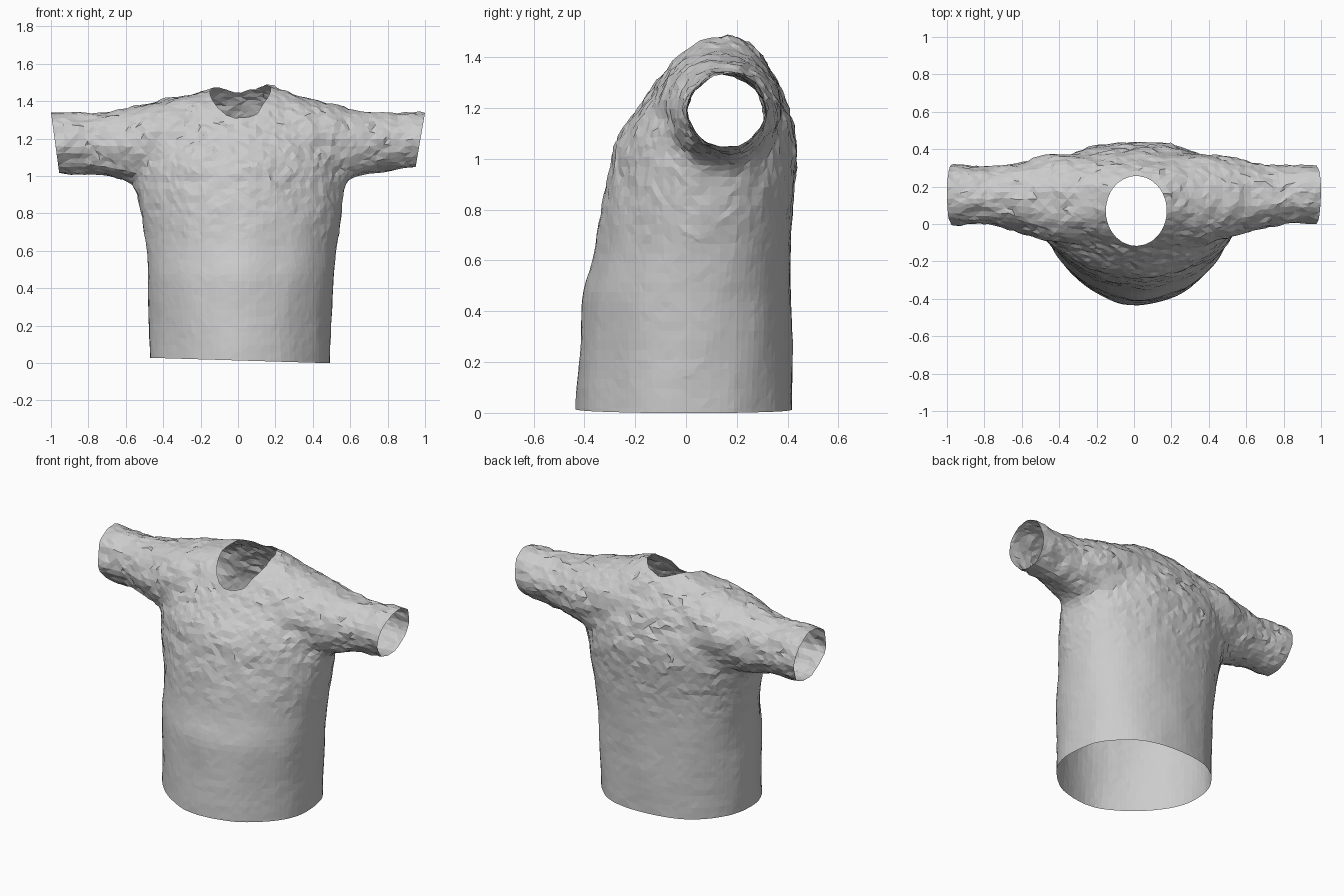
import bpy, bmesh, math, random
from mathutils import Vector, noise
from mathutils.bvhtree import BVHTree

if "Cube" in bpy.data.objects:
    bpy.data.objects.remove(bpy.data.objects["Cube"])

random.seed(4)
SEG = 40


def loft(bm, rings):
    """Closed tube through rings of equal point count, capped at both ends."""
    vs = [[bm.verts.new(p) for p in r] for r in rings]
    for a, b in zip(vs, vs[1:]):
        for i in range(SEG):
            j = (i + 1) % SEG
            bm.faces.new((a[i], a[j], b[j], b[i]))
    bm.faces.new(vs[0])
    bm.faces.new(vs[-1])


def oval(back=2.0, front_left=2.0, front_right=2.0):
    """Unit oval with its own squareness at the back and the front corners."""
    pts = []
    for i in range(SEG):
        t = 2 * math.pi * i / SEG
        c, s = math.cos(t), math.sin(t)
        e = 2 / (back if s > 0 else front_left if c < 0 else front_right)
        pts.append((math.copysign(abs(c) ** e, c), math.copysign(abs(s) ** e, s)))
    return pts


# Torso sections: z, left x, right x, front y, back y
TORSO = [
    (-0.12, -.47, .49, -.435, .415), (0.02, -.47, .49, -.435, .415),
    (0.25, -.475, .50, -.415, .415), (0.47, -.48, .51, -.405, .41),
    (0.62, -.49, .525, -.36, .41), (0.80, -.515, .55, -.33, .415),
    (0.95, -.55, .565, -.295, .43), (1.03, -.55, .56, -.285, .435),
    (1.12, -.54, .545, -.25, .42), (1.20, -.52, .525, -.19, .40),
    (1.30, -.46, .47, -.115, .36), (1.37, -.40, .41, -.07, .32),
    (1.42, -.32, .35, -.035, .285), (1.455, -.20, .26, .03, .25),
    (1.485, -.06, .19, .10, .21),
]
# Sleeve sections: |x|, front y, back y, bottom z, top z
SLEEVE = [
    (0.25, -.10, .36, 1.04, 1.43), (0.40, -.10, .375, 0.99, 1.41),
    (0.50, -.085, .36, 0.965, 1.385), (0.60, -.05, .335, 0.98, 1.355),
    (0.70, -.02, .315, 1.01, 1.34), (0.80, .0, .305, 1.025, 1.335),
    (0.92, .0, .315, 1.035, 1.338), (1.08, .0, .32, 1.045, 1.338),
]

bm = bmesh.new()
loft(bm, [[((l + r) / 2 + (r - l) / 2 * u, (f + b) / 2 + (b - f) / 2 * v, z)
           for u, v in oval(2.3, 1.7, 1.9)] for z, l, r, f, b in TORSO])
for side in (-1, 1):
    drop = -0.025 if side < 0 else 0.01      # left sleeve hangs lower
    rings = []
    for x, f, b, lo, hi in SLEEVE:
        lo += drop * min(1, max(0, x - .5) * 2)
        rings.append([(side * x, (f + b) / 2 + (b - f) / 2 * u,
                       (lo + hi) / 2 + (hi - lo) / 2 * v) for u, v in oval()])
    loft(bm, rings)
bmesh.ops.recalc_face_normals(bm, faces=bm.faces)
mesh = bpy.data.meshes.new("shirt")
bm.to_mesh(mesh)
bm.free()
shirt = bpy.data.objects.new("shirt", mesh)
bpy.context.collection.objects.link(shirt)

# Fuse torso and sleeves into one skin
mod = shirt.modifiers.new("fuse", 'REMESH')
mod.mode = 'VOXEL'
mod.voxel_size = 0.038
fused = bpy.data.meshes.new_from_object(
    shirt.evaluated_get(bpy.context.evaluated_depsgraph_get()))
shirt.modifiers.clear()

bm = bmesh.new()
bm.from_mesh(fused)
for _ in range(2):
    bmesh.ops.smooth_vert(bm, verts=bm.verts, factor=0.5, use_axis_x=True,
                          use_axis_y=True, use_axis_z=True)
bm.normal_update()

# Cloth folds: broad waves plus crumpled sleeves and chest
offsets = []
for v in bm.verts:
    p = v.co
    crumple = min(1, max(0.15, (p.z - 0.5) / 0.6))
    wave = noise.noise(Vector((p.x * 6, p.y * 6, p.z * 3))) * 0.008
    fine = noise.noise(Vector((p.x * 10, p.y * 12, p.z * 16))) * 0.011 * crumple
    jitter = Vector([random.uniform(-1, 1) for _ in range(3)]) * 0.005 * crumple
    offsets.append(v.normal * (wave + fine + 0.003) + jitter)
for v, o in zip(bm.verts, offsets):
    v.co += o


# Neck opening, snapped to an oval outline
def neck(co):
    return Vector(((co.x - .012) / .163, (co.y - .07) / .187))


tree = BVHTree.FromBMesh(bm)
inside = [f for f in bm.faces
          if f.calc_center_median().z > 1.2 and neck(f.calc_center_median()).length < 1]
bmesh.ops.delete(bm, geom=inside, context='FACES')
for v in [v for v in bm.verts if v.is_boundary]:
    d = neck(v.co).normalized()
    x, y = .012 + d.x * .163, .07 + d.y * .187
    hit = tree.ray_cast(Vector((x, y, 2)), Vector((0, 0, -1)))[0]
    v.co = hit if hit else (x, y, v.co.z)

# Open hem and slanted cuffs
for co, no in [((0, 0, .014), (-.03, 0, -1)),
               ((1.0, 0, 1.34), (.29, 0, -.05)),
               ((-1.0, 0, 1.34), (-.33, 0, -.045))]:
    bmesh.ops.bisect_plane(bm, geom=bm.verts[:] + bm.edges[:] + bm.faces[:],
                           plane_co=co, plane_no=no, clear_outer=True)
bmesh.ops.triangulate(bm, faces=bm.faces)
for f in bm.faces:
    f.smooth = False
bm.to_mesh(mesh)
bm.free()
bpy.data.meshes.remove(fused)
